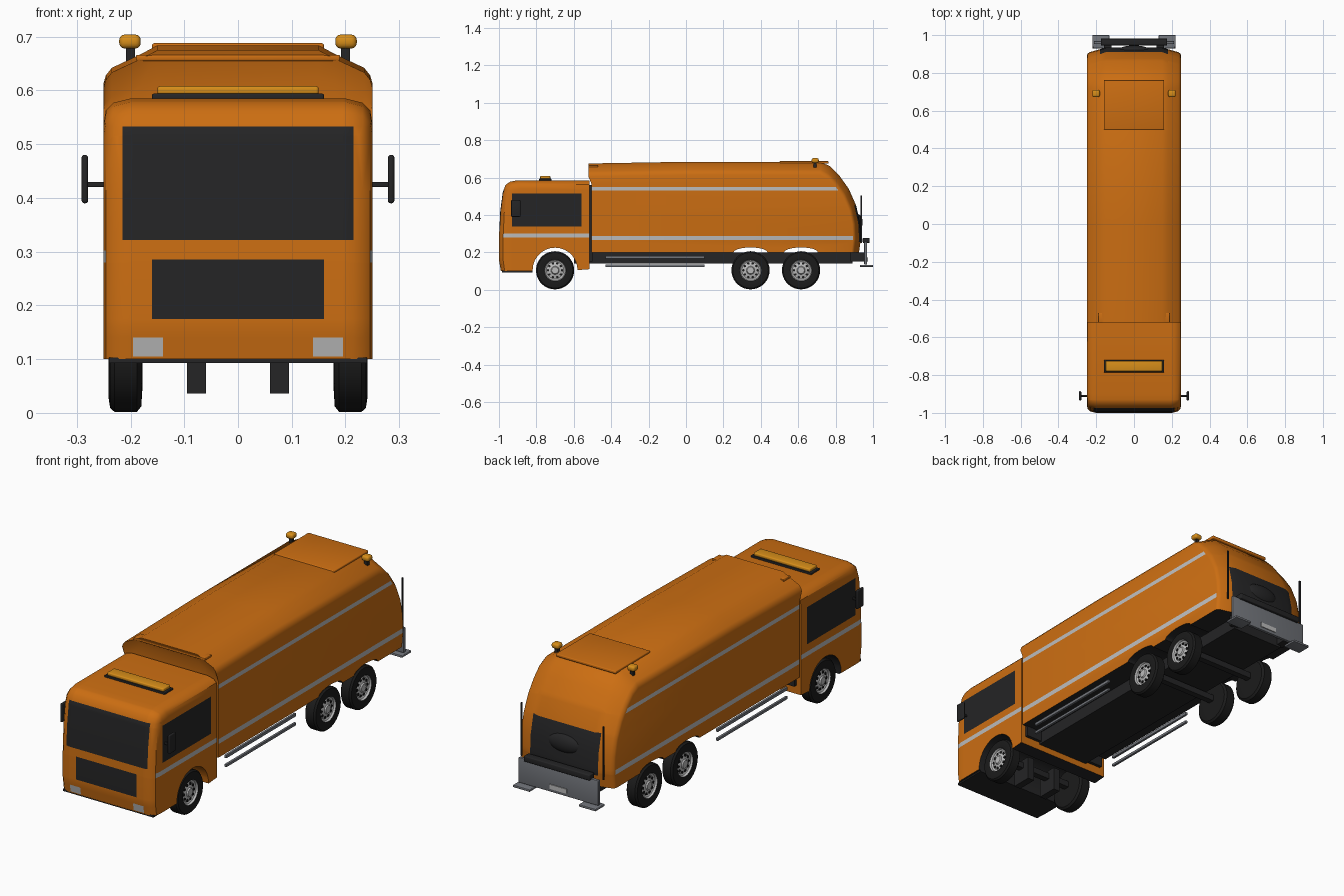
import bpy, bmesh, math
from mathutils import Matrix

if "Cube" in bpy.data.objects:
    bpy.data.objects.remove(bpy.data.objects["Cube"])

COLOURS = {
    "orange_paint": (0.60, 0.155, 0.006),
    "dark_plastic": (0.018, 0.018, 0.019),
    "tyre_rubber": (0.011, 0.011, 0.011),
    "reflective_grey": (0.50, 0.50, 0.50),
    "bumper_grey": (0.17, 0.18, 0.20),
    "amber_light": (0.68, 0.27, 0.01),
}
MATS = {}
for n, c in COLOURS.items():
    MATS[n] = bpy.data.materials.new(n)
    MATS[n].diffuse_color = (*c, 1)


def finish(name, bm, *mats):
    bmesh.ops.recalc_face_normals(bm, faces=bm.faces)
    me = bpy.data.meshes.new(name)
    bm.to_mesh(me)
    bm.free()
    ob = bpy.data.objects.new(name, me)
    bpy.context.collection.objects.link(ob)
    for m in mats:
        me.materials.append(MATS[m])
    return ob


def box(name, x, y, z, mat, bevel=0.0):
    """Box from (min, max) ranges, optionally rounded."""
    bm = bmesh.new()
    bmesh.ops.create_cube(bm, size=1)
    for v in bm.verts:
        v.co = [(r[0] + r[1]) / 2 + c * (r[1] - r[0]) for r, c in zip((x, y, z), v.co)]
    if bevel:
        bmesh.ops.bevel(bm, geom=bm.edges[:], offset=bevel, segments=3, profile=0.5, affect='EDGES')
    return finish(name, bm, mat)


def pair(name, x, y, z, mat, bevel=0.0):
    box(name + "_right", x, y, z, mat, bevel)
    box(name + "_left", (-x[1], -x[0]), y, z, mat, bevel)


def arc(cy, cz, ry, rz, n=14):
    return [(cy + ry * math.cos(math.pi * i / n), cz + rz * math.sin(math.pi * i / n)) for i in range(n + 1)]


def ramp(v, a, b):
    return max(0.0, min(1.0, (v - a) / (b - a)))


def shell(profile, layers, shrink, cuts):
    """Side profile lofted across the width, rounded by shrinking the outer layers."""
    bm = bmesh.new()
    xs = [(-x, d) for x, d in layers] + [(x, d) for x, d in reversed(layers)]
    rings = [[bm.verts.new((x, *shrink(y, z, d))) for y, z in profile] for x, d in xs]
    n = len(profile)
    for a, b in zip(rings, rings[1:]):
        for i in range(n):
            bm.faces.new((a[i], a[(i + 1) % n], b[(i + 1) % n], b[i]))
    bm.faces.new(rings[0])
    bm.faces.new(rings[-1])
    bmesh.ops.recalc_face_normals(bm, faces=bm.faces)
    for axis, values in enumerate(cuts):
        no = [0, 0, 0]
        no[axis] = 1
        for v in values:
            bmesh.ops.bisect_plane(bm, geom=bm.verts[:] + bm.edges[:] + bm.faces[:],
                                   plane_co=[v * k for k in no], plane_no=no, dist=1e-5)
    bm.normal_update()
    return bm


# Cab: windows, grille, lamps and stripe are cut into the shell
cab_profile = [(-.99, .1), (-1, .16), (-1, .28), (-.993, .42), (-.98, .52), (-.965, .56), (-.94, .578),
               (-.9, .585), (-.515, .585), (-.515, .11)] + arc(-.7, .105, .12, .12) + [(-.82, .1)]
cab = shell(cab_profile, [(.25, .045), (.246, .022), (.232, .008), (.2, 0)],
            lambda y, z, d: (y + d * ramp(-y, .83, 1), z - d * ramp(z, .24, .585)),
            [(-.215, -.195, -.16, -.14, .14, .16, .195, .215), (-.93, -.56),
             (.105, .14, .175, .28, .285, .302, .322, .337, .515, .533)])
for f in cab.faces:
    c, no = f.calc_center_median(), f.normal
    ax = abs(c.x)
    if no.y < -.5:
        if (ax < .215 and .322 < c.z < .533) or (ax < .16 and .175 < c.z < .285):
            f.material_index = 1
        elif .14 < ax < .195 and .105 < c.z < .14:
            f.material_index = 2
    elif abs(no.x) > .9:
        if -.93 < c.y < -.56 and .337 < c.z < .515:
            f.material_index = 1
        elif .28 < c.z < .302:
            f.material_index = 2
    elif no.z < -.1 and c.z < .24 or math.hypot(c.y + .7, c.z - .105) < .122:
        f.material_index = 1
finish("cab", cab, "orange_paint", "dark_plastic", "reflective_grey")

# Rear body with stripes, wheel cut-outs and dark tailgate opening
body_profile = ([(-.505, .2), (-.505, .625), (-.522, .675), (0, .684), (.72, .684), (.77, .66), (.82, .61),
                 (.87, .54), (.91, .45), (.93, .36), (.935, .27), (.925, .2)]
                + arc(.615, .2, .09, .026) + arc(.345, .2, .09, .026))
body = shell(body_profile, [(.25, .07), (.246, .056), (.235, .042), (.18, .016), (.15, 0)],
             lambda y, z, d: (y - .6 * d * ramp(y, .7, .935), z - d * ramp(z, .3, .68)),
             [(-.18, .18), (), (.255, .265, .288, .45, .53, .55)])
for f in body.faces:
    c, no = f.calc_center_median(), f.normal
    if abs(no.x) > .9 and abs(c.x) > .249 and (.265 < c.z < .288 or .53 < c.z < .55):
        f.material_index = 2
    elif no.z < -.2 and c.z < .24:
        f.material_index = 1
    elif c.y > .8 and no.y > .3 and abs(c.x) < .18 and .255 < c.z < .45:
        f.material_index = 1
finish("rear_body", body, "orange_paint", "dark_plastic", "reflective_grey")

# Roof details
box("roof_rear_lip", (-.16, .16), (.5, .762), (.674, .688), "orange_paint", .004)
box("roof_front_lip", (-.19, .19), (-.522, -.47), (.655, .666), "orange_paint", .003)
box("light_bar_base", (-.16, .16), (-.785, -.72), (.58, .594), "dark_plastic", .003)
box("light_bar", (-.15, .15), (-.78, -.725), (.592, .608), "amber_light", .005)
pair("beacon", (.181, .221), (.672, .71), (.678, .704), "amber_light", .01)
pair("beacon_stem", (.192, .208), (.683, .699), (.64, .68), "dark_plastic")

# Mirrors
pair("mirror", (.279, .291), (-.935, -.885), (.39, .48), "dark_plastic", .005)
pair("mirror_arm", (.248, .281), (-.915, -.905), (.42, .43), "dark_plastic", .002)

# Chassis and underside
box("chassis", (-.14, .14), (-.6, .89), (.14, .2), "dark_plastic")
box("cab_gap_filler", (-.225, .225), (-.53, -.5), (.15, .56), "dark_plastic")
box("cab_floor", (-.24, .24), (-.985, -.82), (.093, .103), "dark_plastic")
pair("underside_block", (.06, .095), (-.75, -.65), (.036, .15), "dark_plastic")
pair("upper_side_rail", (.228, .24), (-.43, .1), (.165, .18), "bumper_grey", .002)
pair("lower_side_rail", (.228, .24), (-.43, .1), (.122, .135), "bumper_grey", .002)

# Tail: bumper, feet, marker posts and hatch
box("bumper_plate", (-.212, .212), (.953, .968), (.135, .255), "bumper_grey", .003)
box("bumper_top_bar", (-.175, .175), (.945, .982), (.25, .277), "dark_plastic", .004)
pair("bumper_bracket", (.12, .16), (.88, .955), (.15, .2), "dark_plastic")
pair("bumper_foot", (.13, .22), (.93, 1.0), (.122, .133), "bumper_grey", .003)
pair("marker_post", (.214, .221), (.933, .94), (.25, .505), "dark_plastic")
box("number_plate", (-.045, .045), (.966, .972), (.15, .172), "reflective_grey")
bm = bmesh.new()
bmesh.ops.create_uvsphere(bm, u_segments=24, v_segments=12, radius=1,
                          matrix=Matrix.Translation((0, .915, .36)) @ Matrix.Diagonal((.09, .03, .045, 1)))
finish("tailgate_hatch", bm, "dark_plastic")


# Wheels: turned tyre and rim with a ring of dark bolt holes
def wheel(name, cy, side, n=36):
    bm = bmesh.new()
    prof = [(.178, .001), (.178, .06), (.18, .092), (.188, .102), (.23, .102), (.238, .095), (.241, .075),
            (.238, .058), (.229, .054), (.225, .046), (.232, .022), (.238, .018), (.238, .001)]
    rings = [[bm.verts.new((side * x, cy + r * math.cos(2 * math.pi * i / n), .104 + r * math.sin(2 * math.pi * i / n)))
              for i in range(n)] for x, r in prof]
    for k, (a, b) in enumerate(zip(rings, rings[1:])):
        for i in range(n):
            f = bm.faces.new((a[i], a[(i + 1) % n], b[(i + 1) % n], b[i]))
            f.material_index = 1 if k >= 7 else 0
    bm.faces.new(rings[0])
    bm.faces.new(rings[-1]).material_index = 1
    for i in range(10):
        a = 2 * math.pi * i / 10
        pos = (side * .227, cy + .038 * math.cos(a), .104 + .038 * math.sin(a))
        bmesh.ops.create_cone(bm, cap_ends=True, segments=10, radius1=.0065, radius2=.0065, depth=.008,
                              matrix=Matrix.Translation(pos) @ Matrix.Rotation(math.pi / 2, 4, 'Y'))
    finish(name, bm, "tyre_rubber", "reflective_grey")


for label, cy in (("front", -.7), ("middle", .345), ("rear", .615)):
    for word, side in (("right", 1), ("left", -1)):
        wheel(f"{label}_wheel_{word}", cy, side)
    box(label + "_axle", (-.18, .18), (cy - .015, cy + .015), (.105, .135), "dark_plastic")

# Smooth shading with sharp edges kept
bpy.ops.object.select_all(action='SELECT')
bpy.context.view_layer.objects.active = bpy.context.selected_objects[0]
bpy.ops.object.shade_smooth_by_angle(angle=math.radians(35))

for m in bpy.data.materials:
    if m.users and not m.is_grease_pencil:
        m.use_nodes = True
        m.node_tree.nodes["Principled BSDF"].inputs["Base Color"].default_value = m.diffuse_color
